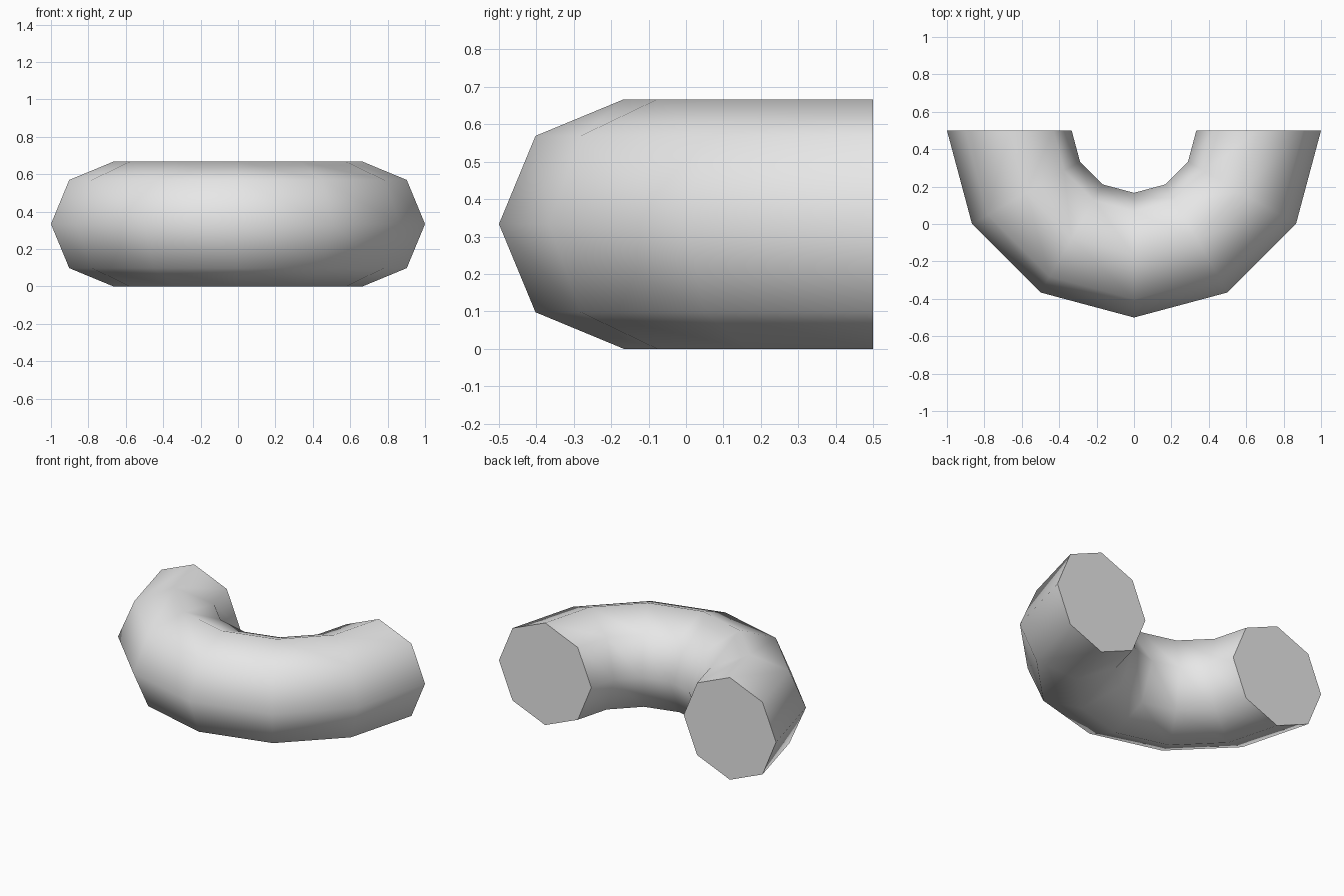
import bpy
import bmesh
import math
from mathutils import Matrix, Vector

cube = bpy.data.objects.get("Cube")
if cube:
    bpy.data.objects.remove(cube, do_unlink=True)

TUBE_RADIUS = 1 / 3
BEND_RADIUS = 2 / 3
SIDES = 8
BEND_STEPS = 6
BEND_CENTRE = Vector((0, 0.5, TUBE_RADIUS))

# Plain grey material
grey = bpy.data.materials.new("plain_grey")
grey.use_nodes = True
colour = (0.8, 0.8, 0.8, 1)
grey.diffuse_color = colour
for node in grey.node_tree.nodes:
    if node.type == "BSDF_PRINCIPLED":
        node.inputs["Base Color"].default_value = colour

# Octagonal section swept through a half turn
bm = bmesh.new()
rings = []
for step in range(BEND_STEPS + 1):
    turn = Matrix.Rotation(-math.pi * step / BEND_STEPS, 3, "Z")
    ring = []
    for side in range(SIDES):
        a = math.tau * side / SIDES
        point = Vector((BEND_RADIUS + TUBE_RADIUS * math.cos(a), 0, TUBE_RADIUS * math.sin(a)))
        ring.append(bm.verts.new(BEND_CENTRE + turn @ point))
    rings.append(ring)

for ring, following in zip(rings, rings[1:]):
    for i in range(SIDES):
        j = (i + 1) % SIDES
        bm.faces.new((ring[i], ring[j], following[j], following[i]))

# Flat end caps
bm.faces.new(rings[0])
bm.faces.new(rings[-1])
bmesh.ops.recalc_face_normals(bm, faces=bm.faces)

mesh = bpy.data.meshes.new("curved_tube")
bm.to_mesh(mesh)
bm.free()
mesh.materials.append(grey)
tube = bpy.data.objects.new("curved_tube", mesh)
bpy.context.collection.objects.link(tube)

# Smooth walls with crisp cap edges
bpy.ops.object.select_all(action="DESELECT")
tube.select_set(True)
bpy.context.view_layer.objects.active = tube
bpy.ops.object.shade_smooth_by_angle(angle=math.radians(60))
